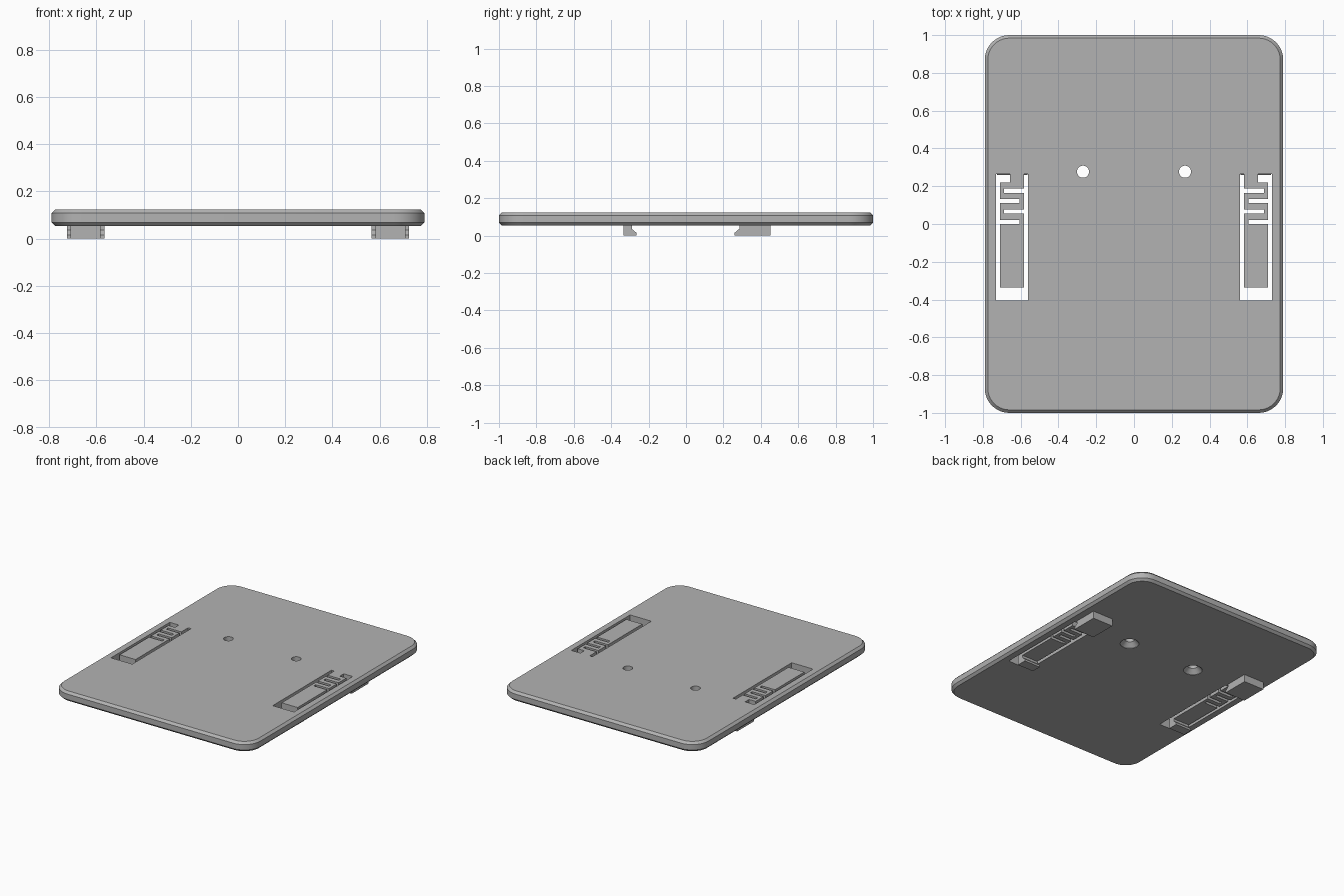
import bpy
import bmesh
import math

cube = bpy.data.objects.get("Cube")
if cube:
    bpy.data.objects.remove(cube, do_unlink=True)

BOTTOM, TOP = 0.053, 0.124
HALF_X, HALF_Y, CORNER, CHAMFER = 0.79, 1.0, 0.13, 0.016

grey = bpy.data.materials.new("plain grey")
grey.use_nodes = True
colour = (0.45, 0.45, 0.45, 1)
grey.diffuse_color = colour
grey.node_tree.nodes["Principled BSDF"].inputs["Base Color"].default_value = colour


def finish(name, bm):
    """Turn a bmesh into a grey object."""
    bmesh.ops.recalc_face_normals(bm, faces=bm.faces)
    mesh = bpy.data.meshes.new(name)
    bm.to_mesh(mesh)
    bm.free()
    mesh.materials.append(grey)
    obj = bpy.data.objects.new(name, mesh)
    bpy.context.collection.objects.link(obj)
    return obj


def loft(bm, rings):
    """Skin a stack of closed rings and cap both ends."""
    loops = [[bm.verts.new(p) for p in ring] for ring in rings]
    n = len(loops[0])
    for a, b in zip(loops, loops[1:]):
        for i in range(n):
            bm.faces.new((a[i], a[(i + 1) % n], b[(i + 1) % n], b[i]))
    bm.faces.new(loops[0][::-1])
    bm.faces.new(loops[-1])


def rounded_ring(inset, z, steps=10):
    r = CORNER - inset
    ring = []
    for quarter, (sx, sy) in enumerate([(1, 1), (-1, 1), (-1, -1), (1, -1)]):
        for k in range(steps + 1):
            a = math.pi / 2 * (quarter + k / steps)
            ring.append((sx * (HALF_X - CORNER) + r * math.cos(a),
                         sy * (HALF_Y - CORNER) + r * math.sin(a), z))
    return ring


def circle(x, y, r, z, sides=32):
    return [(x + r * math.cos(math.tau * i / sides),
             y + r * math.sin(math.tau * i / sides), z) for i in range(sides)]


def cut(target, bm):
    """Subtract a bmesh from the target and discard the cutter."""
    cutter = finish("cutter", bm)
    cutter.hide_render = True
    mod = target.modifiers.new("cut", 'BOOLEAN')
    mod.operation, mod.solver, mod.object = 'DIFFERENCE', 'EXACT', cutter
    mod.use_self = True
    bpy.context.view_layer.objects.active = target
    bpy.ops.object.modifier_apply(modifier=mod.name)
    bpy.data.objects.remove(cutter, do_unlink=True)


# Chamfered plate with rounded corners
bm = bmesh.new()
loft(bm, [rounded_ring(CHAMFER, BOTTOM), rounded_ring(0, BOTTOM + CHAMFER),
          rounded_ring(0, TOP - CHAMFER), rounded_ring(CHAMFER, TOP)])
plate = finish("plate", bm)

# Slots that leave a tongue on a folded spring: x0, x1, y0, y1
slots = [(0.71, 0.73, -0.38, 0.265),     # outer channel
         (0.56, 0.583, -0.38, 0.265),    # inner channel
         (0.56, 0.73, -0.405, -0.335),   # gap past the tongue tip
         (0.657, 0.72, 0.22, 0.265)]     # gap beside the spring root
for i in range(4):
    x0, x1 = (0.605, 0.72) if i % 2 == 0 else (0.57, 0.688)
    slots.append((x0, x1, 0.055 * i, 0.055 * i + 0.022))

for side in (-1, 1):
    for x0, x1, y0, y1 in slots:
        bm = bmesh.new()
        ring = [(x0, y0), (x1, y0), (x1, y1), (x0, y1)]
        loft(bm, [[(side * x, y, z) for x, y in ring] for z in (0, 0.2)])
        cut(plate, bm)

# Countersunk screw holes, wide underneath
for side in (-1, 1):
    bm = bmesh.new()
    x, y = side * 0.27, 0.277
    loft(bm, [circle(x, y, 0.062, 0.03), circle(x, y, 0.062, BOTTOM + 0.002),
              circle(x, y, 0.032, BOTTOM + 0.032), circle(x, y, 0.032, 0.2)])
    cut(plate, bm)

bpy.ops.object.select_all(action='DESELECT')
plate.select_set(True)
bpy.context.view_layer.objects.active = plate
bpy.ops.object.shade_smooth_by_angle(angle=math.radians(30))


def hook(name, x0, x1, back, neck, lip):
    """Block under the plate whose lower lip reaches out past its neck."""
    profile = [(back, BOTTOM), (back, 0), (lip, 0),
               (lip, 0.015), (neck, 0.036), (neck, BOTTOM)]
    bm = bmesh.new()
    loft(bm, [[(x, y, z) for y, z in profile] for x in (x0, x1)])
    finish(name, bm)


# Facing pairs of hooks: one fixed, one on the sprung tongue
for side, label in ((1, "left"), (-1, "right")):
    hook(label + "_fixed_hook", side * 0.565, side * 0.725, 0.452, 0.285, 0.26)
    hook(label + "_tongue_hook", side * 0.583, side * 0.71, -0.335, -0.29, -0.265)
